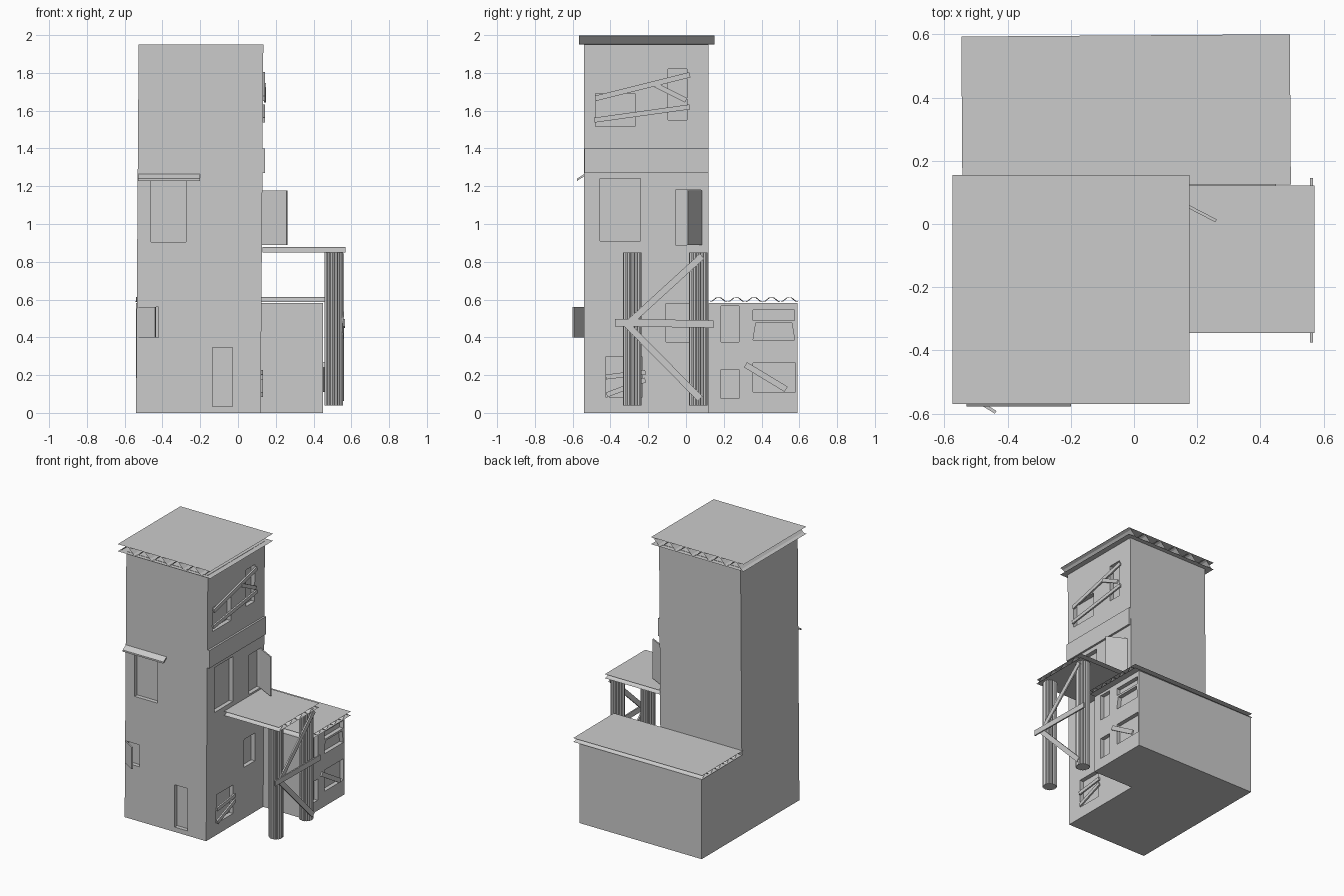
import bpy, bmesh, math
from mathutils import Matrix, Vector

if "Cube" in bpy.data.objects:
    bpy.data.objects.remove(bpy.data.objects["Cube"])


def finish(name, bm):
    bmesh.ops.recalc_face_normals(bm, faces=bm.faces)
    me = bpy.data.meshes.new(name)
    bm.to_mesh(me)
    bm.free()
    ob = bpy.data.objects.new(name, me)
    bpy.context.collection.objects.link(ob)
    return ob


def add_box(bm, lo, hi, shift_top=0.0):
    vs = bmesh.ops.create_cube(bm, size=1)["verts"]
    for v in vs:
        top = v.co.z > 0
        v.co = Vector([lo[i] if v.co[i] < 0 else hi[i] for i in range(3)])
        if top:
            v.co.x += shift_top
    return vs


def carve(ob, cutters):
    """Cut shallow recesses for doors and windows, then bake the result."""
    bm = bmesh.new()
    for lo, hi, taper in cutters:
        vs = add_box(bm, lo, hi)
        for v in vs:
            if v.co.z > (lo[2] + hi[2]) / 2:
                mid = (lo[1] + hi[1]) / 2
                v.co.y = mid + (v.co.y - mid) * taper
    cut = finish("cutter", bm)
    mod = ob.modifiers.new("recesses", "BOOLEAN")
    mod.operation, mod.solver, mod.object = "DIFFERENCE", "EXACT", cut
    dg = bpy.context.evaluated_depsgraph_get()
    me = bpy.data.meshes.new_from_object(ob.evaluated_get(dg))
    ob.modifiers.clear()
    ob.data = me
    bpy.data.objects.remove(cut)


def plank(name, x, a, b, width, thick=0.012):
    """Board on a right-facing wall from a to b, both given as (y, z)."""
    dy, dz = b[0] - a[0], b[1] - a[1]
    bm = bmesh.new()
    add_box(bm, (-thick / 2, -math.hypot(dy, dz) / 2, -width / 2),
            (thick / 2, math.hypot(dy, dz) / 2, width / 2))
    ob = finish(name, bm)
    ob.location = (x, (a[1 - 1] + b[0]) / 2, (a[1] + b[1]) / 2)
    ob.rotation_euler = (math.atan2(dz, dy), 0, 0)
    return ob


def leaf(name, hinge, tip, z0, z1, thick=0.01):
    """Door or shutter standing open from hinge to tip, both (x, y)."""
    dx, dy = tip[0] - hinge[0], tip[1] - hinge[1]
    bm = bmesh.new()
    add_box(bm, (0, -thick / 2, z0), (math.hypot(dx, dy), thick / 2, z1))
    ob = finish(name, bm)
    ob.location = (hinge[0], hinge[1], 0)
    ob.rotation_euler = (0, 0, math.atan2(dy, dx))
    return ob


def corrugated(name, x, y, z, waves, axis, rot=0.0):
    """Flat sheets with a wavy sheet between; the wave runs along axis."""
    bm = bmesh.new()
    cx, cy = sum(x) / 2, sum(y) / 2
    hx, hy = (x[1] - x[0]) / 2, (y[1] - y[0]) / 2
    for h in z:
        bm.faces.new([bm.verts.new((sx * hx, sy * hy, h))
                      for sx, sy in ((-1, -1), (1, -1), (1, 1), (-1, 1))])
    n = int(waves * 8)
    prev = None
    for i in range(n + 1):
        t = i / n
        h = (z[0] + z[1]) / 2 - (z[1] - z[0]) * 0.48 * math.cos(2 * math.pi * waves * t)
        s = 0.985 * (2 * t - 1)
        ends = [(s * hx, e * hy, h) if axis == "x" else (e * hx, s * hy, h)
                for e in (-0.99, 0.99)]
        cur = [bm.verts.new(p) for p in ends]
        if prev:
            bm.faces.new((prev[0], prev[1], cur[1], cur[0]))
        prev = cur
    ob = finish(name, bm)
    ob.location = (cx, cy, 0)
    ob.rotation_euler = (0, 0, rot)
    return ob


def fluted_post(name, x, y, z0, z1, r=0.049, flutes=18):
    bm = bmesh.new()
    ring = []
    for i in range(flutes * 2):
        a = math.pi * i / flutes
        rr = r if i % 2 else r * 0.88
        ring.append(bm.verts.new((x + rr * math.cos(a), y + rr * math.sin(a), z0)))
    face = bm.faces.new(ring)
    out = bmesh.ops.extrude_face_region(bm, geom=[face], use_keep_orig=True)
    up = [g for g in out["geom"] if isinstance(g, bmesh.types.BMVert)]
    bmesh.ops.translate(bm, verts=up, vec=(0, 0, z1 - z0))
    return finish(name, bm)


# tall tower, leaning slightly to the right
bm = bmesh.new()
add_box(bm, (-0.54, -0.54, 0), (0.12, 0.12, 1.95), 0.014)
tower = finish("tower", bm)
right = [  # y0, y1, z0, z1 of openings on the right wall
    (-0.48, -0.27, 1.515, 1.69), (-0.095, 0.005, 1.55, 1.82),
    (-0.455, -0.24, 0.91, 1.24), (-0.055, 0.08, 0.89, 1.18),
    (-0.105, 0.02, 0.375, 0.58), (-0.425, -0.23, 0.085, 0.295)]
front = [  # x0, x1, z0, z1 of openings on the front wall
    (-0.46, -0.275, 0.905, 1.23), (-0.525, -0.42, 0.4, 0.56), (-0.135, -0.03, 0.035, 0.345)]
cuts = [((0.09 + 0.007 * c, a, c), (0.2, b, d), 1) for a, b, c, d in right]
cuts += [((a, -0.6, c), (b, -0.51, d), 1) for a, b, c, d in front]
carve(tower, cuts)

# low annex behind
bm = bmesh.new()
add_box(bm, (-0.54, 0.119, 0), (0.45, 0.59, 0.583))
annex = finish("annex", bm)
annex_open = [(0.185, 0.28, 0.375, 0.565, 1), (0.185, 0.28, 0.075, 0.23, 1),
              (0.355, 0.575, 0.49, 0.545, 1), (0.355, 0.575, 0.385, 0.475, 0.87),
              (0.355, 0.58, 0.11, 0.265, 1)]
carve(annex, [((0.42, a, c), (0.5, b, d), t) for a, b, c, d, t in annex_open])

# corrugated roofs and platform
corrugated("tower_roof", (-0.575, 0.175), (-0.57, 0.155), (1.948, 2.0), 5.5, "x")
corrugated("annex_roof", (-0.545, 0.495), (0.122, 0.597), (0.586, 0.614), 5, "y", 0.007)
corrugated("platform", (0.127, 0.572), (-0.345, 0.122), (0.848, 0.878), 4, "y")

# fluted posts and their braces
for i, y in enumerate((-0.285, 0.065)):
    fluted_post(f"post_{i + 1}", 0.507, y, 0.04, 0.849)
plank("brace_middle", 0.562, (-0.375, 0.478), (0.145, 0.47), 0.04, 0.01)
plank("brace_upper", 0.555, (-0.32, 0.46), (0.085, 0.83), 0.035, 0.01)
plank("brace_lower", 0.555, (-0.32, 0.475), (0.075, 0.075), 0.035, 0.01)

# boards nailed over windows: wall x, start, end, width
boards = [(0.137, (-0.48, 1.665), (0.02, 1.79), 0.028),
          (0.137, (-0.485, 1.55), (0.02, 1.62), 0.026),
          (0.143, (-0.16, 1.735), (0.0, 1.655), 0.026),
          (0.126, (-0.425, 0.19), (-0.215, 0.215), 0.026),
          (0.126, (-0.42, 0.095), (-0.215, 0.175), 0.026),
          (0.455, (0.315, 0.255), (0.53, 0.125), 0.032)]
for i, (x, a, b, w) in enumerate(boards):
    plank(f"window_board_{i + 1}", x, a, b, w)

# ledge above the platform door
bm = bmesh.new()
add_box(bm, (0.1, -0.538, 1.27), (0.144, 0.118, 1.4))
finish("wall_ledge", bm)

# open door and shutter
leaf("platform_door", (0.125, 0.08), (0.26, 0.01), 0.89, 1.178)
leaf("front_shutter", (-0.53, -0.54), (-0.438, -0.596), 0.4, 0.56)

# sloping awning over the front window
bm = bmesh.new()
vs = add_box(bm, (-0.53, -0.577, 1.228), (-0.2, -0.53, 1.24))
for v in vs:
    if v.co.y > -0.55:
        v.co.z += 0.03
finish("window_awning", bm)
